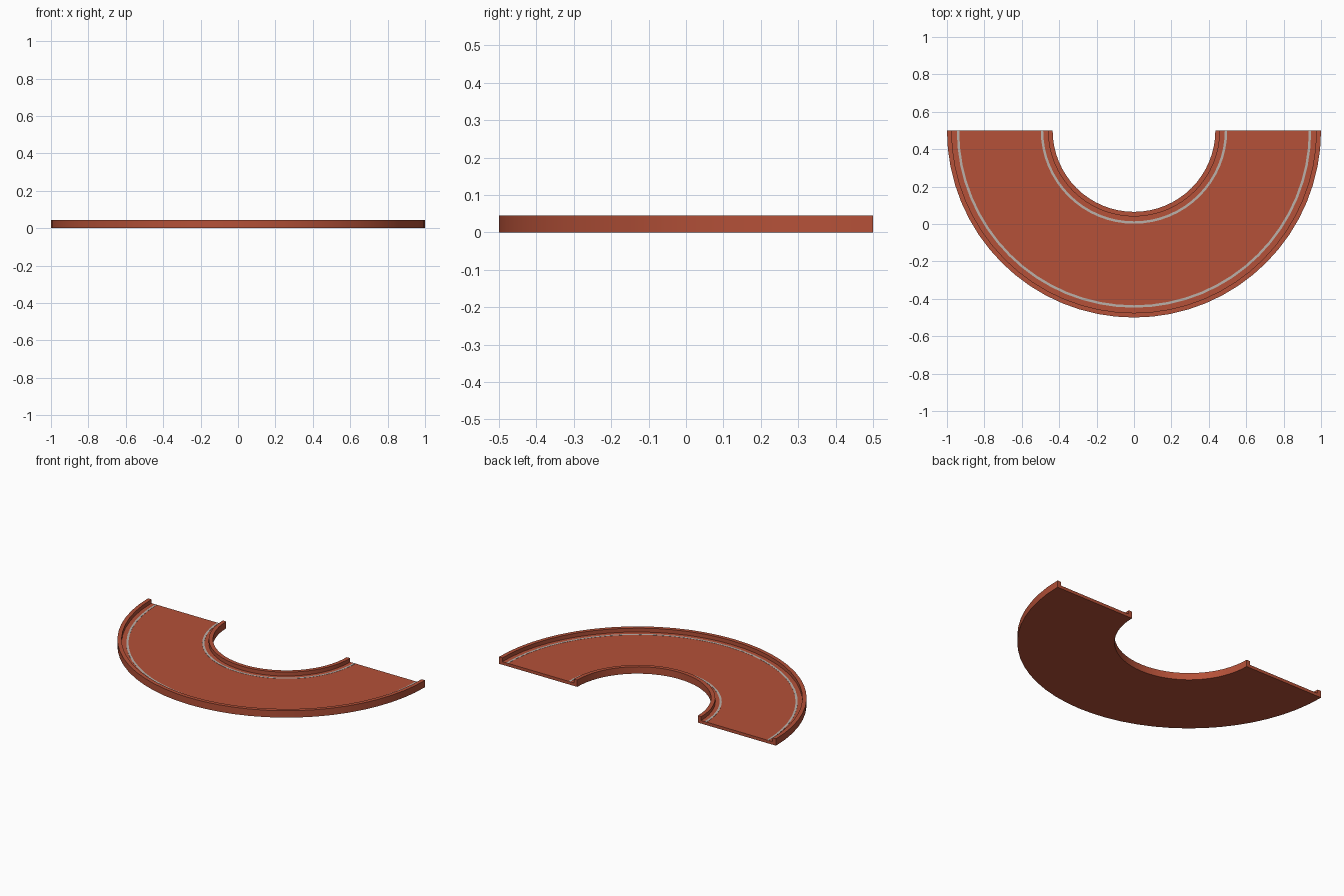
import bpy, bmesh, math

if "Cube" in bpy.data.objects:
    bpy.data.objects.remove(bpy.data.objects["Cube"])

SEG = 32          # steps around the half circle
CY = 0.5          # centre of the bend in y


def material(name, rgb):
    m = bpy.data.materials.new(name)
    m.diffuse_color = (*rgb, 1)
    m.use_nodes = True
    m.node_tree.nodes["Principled BSDF"].inputs["Base Color"].default_value = m.diffuse_color
    return m


red = material("brick red", (0.46, 0.082, 0.04))
white = material("pale line grey", (0.50, 0.44, 0.40))


def half_sweep(name, profile, mat):
    """Sweep a closed (radius, z) profile around the half circle."""
    bm = bmesh.new()
    rings = []
    for i in range(SEG + 1):
        a = math.pi + math.pi * i / SEG
        rings.append([bm.verts.new((r * math.cos(a), CY + r * math.sin(a), z)) for r, z in profile])
    n = len(profile)
    for a, b in zip(rings, rings[1:]):
        for j in range(n):
            k = (j + 1) % n
            bm.faces.new((a[j], a[k], b[k], b[j]))
    bm.faces.new(rings[0])
    bm.faces.new(rings[-1])
    bmesh.ops.recalc_face_normals(bm, faces=bm.faces)
    me = bpy.data.meshes.new(name)
    bm.to_mesh(me)
    bm.free()
    me.materials.append(mat)
    ob = bpy.data.objects.new(name, me)
    bpy.context.collection.objects.link(ob)
    bpy.context.view_layer.objects.active = ob
    ob.select_set(True)
    bpy.ops.object.shade_smooth_by_angle(angle=math.radians(30))
    ob.select_set(False)


# road bed with a raised kerb along both edges, as one channel profile
R0, R1, KERB, FLOOR, TOP = 0.435, 1.0, 0.025, 0.02, 0.045
half_sweep("curved_track", [
    (R0, 0), (R1, 0), (R1, TOP), (R1 - KERB, TOP), (R1 - KERB, FLOOR),
    (R0 + KERB, FLOOR), (R0 + KERB, TOP), (R0, TOP)], red)

# thin painted edge lines
for name, r in (("inner_line", 0.492), ("outer_line", 0.941)):
    w = 0.0065
    half_sweep(name, [(r - w, FLOOR - 0.002), (r + w, FLOOR - 0.002),
                      (r + w, FLOOR + 0.001), (r - w, FLOOR + 0.001)], white)
